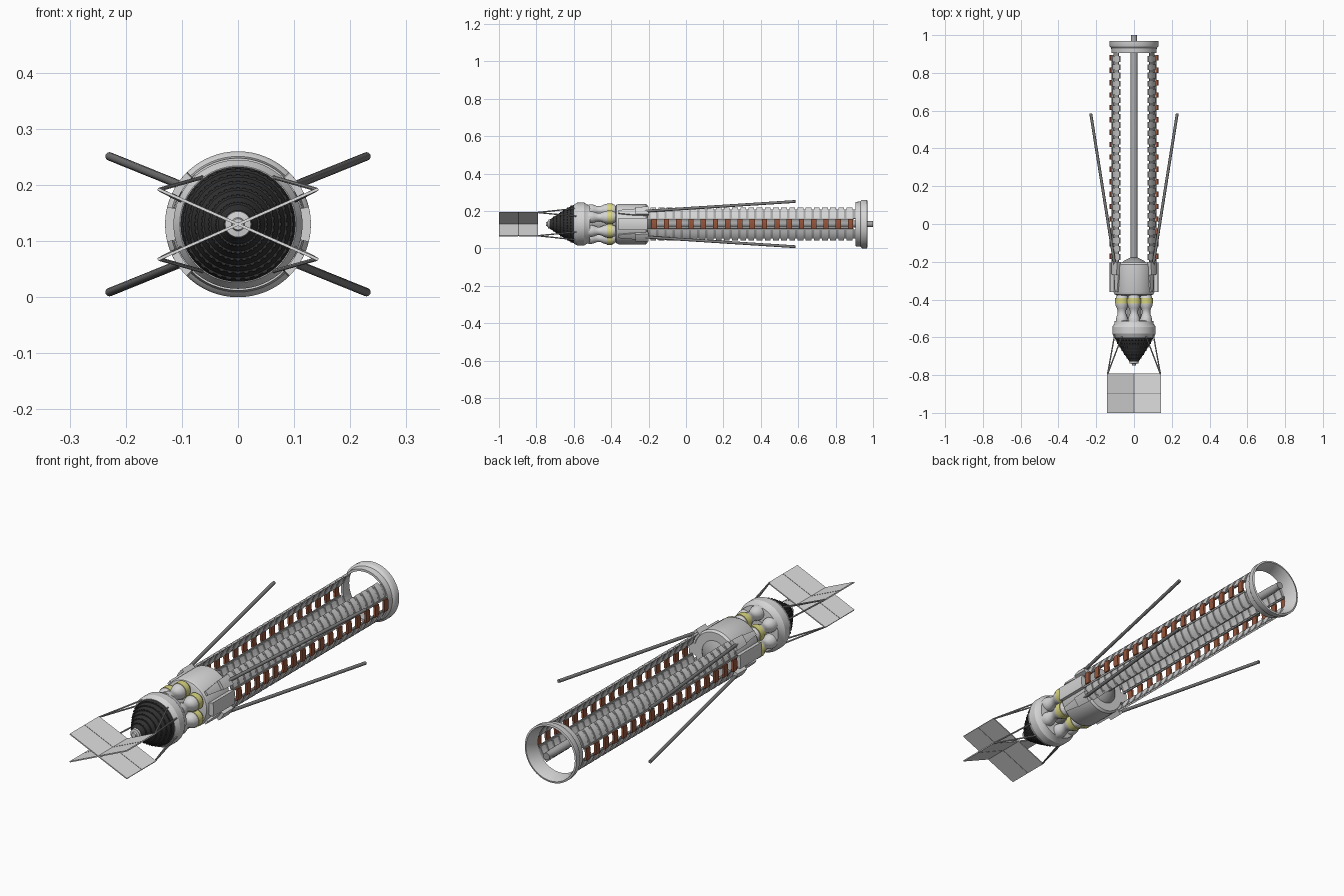
import bpy, bmesh, math
from mathutils import Vector

if "Cube" in bpy.data.objects:
    bpy.data.objects.remove(bpy.data.objects["Cube"])

ZC = 0.13  # height of the long axis


def mat(name, rgb):
    m = bpy.data.materials.new(name)
    m.diffuse_color = (*rgb, 1)
    m.use_nodes = True
    m.node_tree.nodes["Principled BSDF"].inputs["Base Color"].default_value = m.diffuse_color
    return m


LIGHT = mat("light_grey", (0.66, 0.66, 0.66))
PANEL = mat("panel_grey", (0.74, 0.74, 0.74))
MID = mat("mid_grey", (0.38, 0.38, 0.38))
STEEL = mat("steel_grey", (0.20, 0.20, 0.20))
DARK = mat("charcoal", (0.03, 0.03, 0.03))
BROWN = mat("rust_brown", (0.30, 0.09, 0.045))
YELLOW = mat("pale_yellow", (0.70, 0.68, 0.22))


def finish(bm, name, m, smooth=True):
    bmesh.ops.recalc_face_normals(bm, faces=bm.faces)
    me = bpy.data.meshes.new(name)
    bm.to_mesh(me)
    bm.free()
    ob = bpy.data.objects.new(name, me)
    ob.location.z = ZC
    bpy.context.collection.objects.link(ob)
    me.materials.append(m)
    if smooth:
        bpy.ops.object.select_all(action='DESELECT')
        ob.select_set(True)
        bpy.context.view_layer.objects.active = ob
        bpy.ops.object.shade_smooth_by_angle(angle=math.radians(28))
    return ob


def lathe(bm, prof, n=48, cx=0, cz=0, closed=False):
    """Spin (radius, y) points about an axis parallel to y."""
    rings = [[bm.verts.new((cx + r * math.cos(2 * math.pi * i / n), y,
                            cz + r * math.sin(2 * math.pi * i / n))) for i in range(n)]
             for r, y in prof]
    pairs = list(zip(rings, rings[1:]))
    if closed:
        pairs.append((rings[-1], rings[0]))
    for a, b in pairs:
        for i in range(n):
            j = (i + 1) % n
            bm.faces.new((a[i], a[j], b[j], b[i]))
    if not closed:
        bm.faces.new(rings[0])
        bm.faces.new(rings[-1])


def arc_block(bm, r0, r1, a0, a1, y0, y1, seg=4, taper=1.0):
    """Curved block between two radii, two angles (degrees) and two y values.
    taper scales the angular width at the y0 end."""
    mid = (a0 + a1) / 2
    secs = []
    for k in range(seg + 1):
        ang = a0 + (a1 - a0) * k / seg
        b = math.radians(ang)
        f = math.radians(mid + (ang - mid) * taper)
        secs.append([bm.verts.new((r * math.cos(a), y, r * math.sin(a)))
                     for r, y, a in ((r0, y0, f), (r1, y0, f), (r1, y1, b), (r0, y1, b))])
    for a, b in zip(secs, secs[1:]):
        for i in range(4):
            j = (i + 1) % 4
            bm.faces.new((a[i], a[j], b[j], b[i]))
    bm.faces.new(secs[0])
    bm.faces.new(secs[-1])


def tube(bm, p, q, r, n=12):
    p, q = Vector(p), Vector(q)
    d = q - p
    mtx = d.to_track_quat('Z', 'Y').to_matrix().to_4x4()
    mtx.translation = (p + q) / 2
    bmesh.ops.create_cone(bm, cap_ends=True, segments=n, radius1=r, radius2=r,
                          depth=d.length, matrix=mtx)


CORNERS = [(sx, sz) for sx in (-1, 1) for sz in (-1, 1)]

# Central boom
bm = bmesh.new()
lathe(bm, [(0.018, -0.2), (0.018, 0.96), (0.016, 0.965), (0.016, 1.0)], 24)
finish(bm, "central_boom", MID)

# End ring, open in the middle
bm = bmesh.new()
lathe(bm, [(0.108, 0.905), (0.118, 0.905), (0.121, 0.932), (0.127, 0.938),
           (0.130, 0.944), (0.130, 0.968), (0.122, 0.970), (0.112, 0.94)], 64, closed=True)
finish(bm, "end_ring", LIGHT)

# Curved side walls: thin backing shells, raised ribs and brown blocks
shell, ribs, browns = bmesh.new(), bmesh.new(), bmesh.new()
for base in (0, 180):
    for s in (-1, 1):
        arc_block(shell, 0.110, 0.113, base + s * 15, base + s * 43, -0.205, 0.912)
        for i in range(25):
            y = -0.175 + i * 0.0437
            arc_block(ribs, 0.108, 0.117, base + s * 13.5, base + s * 49, y - 0.0155, y + 0.0155)
    for i in range(17):
        y = -0.17 + i * 0.0656
        arc_block(browns, 0.119, 0.129, base - 12, base + 12, y - 0.014, y + 0.014)
    # slim rails carrying the brown blocks
    for s in (-1, 1):
        arc_block(shell, 0.113, 0.120, base + s * 11, base + s * 15, -0.205, 0.895, 1)
finish(shell, "wall_shells", MID)
finish(ribs, "wall_ribs", LIGHT)
finish(browns, "brown_blocks", BROWN)

# Service body with rear cone
bm = bmesh.new()
lathe(bm, [(0.090, -0.378), (0.103, -0.372), (0.108, -0.36), (0.108, -0.215), (0.100, -0.205)])
finish(bm, "service_body", LIGHT)
bm = bmesh.new()
lathe(bm, [(0.065, -0.207), (0.055, -0.195), (0.02, -0.178)], 32)
finish(bm, "rear_cone", MID)

# Side plates and tapered rod mounts around the service body
bm = bmesh.new()
for base in (0, 180):
    arc_block(bm, 0.10, 0.130, base - 14, base + 14, -0.36, -0.205)
finish(bm, "side_plates", LIGHT)
bm = bmesh.new()
for base in (35, 145, 215, 325):
    arc_block(bm, 0.10, 0.130, base - 11, base + 11, -0.27, -0.2, taper=0.9)
    arc_block(bm, 0.10, 0.117, base - 9.9, base + 9.9, -0.36, -0.27, taper=0.5)
finish(bm, "rod_mounts", LIGHT)

# Four splayed rods
bm = bmesh.new()
for sx, sz in CORNERS:
    tube(bm, (sx * 0.098, -0.24, sz * 0.068), (sx * 0.229, 0.585, sz * 0.121), 0.0075, 16)
finish(bm, "splayed_rods", STEEL)

# Ring of six gourd-shaped tanks with yellow bands
tanks, bands = bmesh.new(), bmesh.new()
for k in range(6):
    a = math.radians(30 + 60 * k)
    cx, cz = 0.074 * math.cos(a), 0.074 * math.sin(a)
    lathe(tanks, [(0.018, -0.372), (0.028, -0.380), (0.034, -0.395), (0.035, -0.415),
                  (0.033, -0.432), (0.027, -0.446), (0.022, -0.458), (0.022, -0.475),
                  (0.028, -0.490), (0.032, -0.505), (0.032, -0.52)], 24, cx, cz)
    lathe(bands, [(0.031, -0.392), (0.0365, -0.392), (0.0365, -0.422), (0.031, -0.422)],
          24, cx, cz, closed=True)
finish(tanks, "tanks", LIGHT)
finish(bands, "tank_bands", YELLOW)
bm = bmesh.new()
lathe(bm, [(0.04, -0.36), (0.04, -0.53)], 24)
finish(bm, "tank_core", MID)

# Front collar
bm = bmesh.new()
lathe(bm, [(0.09, -0.512), (0.102, -0.514), (0.104, -0.528), (0.115, -0.545),
           (0.115, -0.580), (0.104, -0.600)], 64)
finish(bm, "front_collar", LIGHT)

# Dark stepped nose with small teeth on every step
prof, teeth = [], bmesh.new()
STEPS = 7
for i in range(STEPS):
    t0, t1 = i / STEPS, (i + 1) / STEPS
    r0, r1 = (0.103 - 0.081 * t ** 1.15 for t in (t0, t1))
    y0, y1 = -0.598 - 0.132 * t0, -0.598 - 0.132 * t1
    prof += [(r0, y0), (r1 + 0.003, y1 + 0.002), (r1 - 0.002, y1)]
    if i < STEPS - 1:
        for k in range(36):
            a = k * 10
            arc_block(teeth, r1 - 0.004, r1 + 0.005, a - 2.5, a + 2.5, y1, y1 + 0.007, 1)
bm = bmesh.new()
lathe(bm, prof)
finish(bm, "dark_nose", DARK)
finish(teeth, "nose_teeth", DARK, False)

# Nose tip
bm = bmesh.new()
lathe(bm, [(0.024, -0.728), (0.023, -0.738), (0.012, -0.740), (0.010, -0.748)], 24)
finish(bm, "nose_tip", LIGHT)

# Four radial panels, each in two halves, with a dark seam
panels, seams = bmesh.new(), bmesh.new()
for sx, sz in CORNERS:
    d = Vector((sx * 0.143, 0, sz * 0.063))
    n = Vector((-d.z, 0, d.x)).normalized() * 0.0025
    for bm, y0, y1, th in ((panels, -1.0, -0.898, 1), (panels, -0.894, -0.792, 1),
                           (seams, -0.9, -0.892, 0.6)):
        ends = []
        for y in (y0, y1):
            o = Vector((0, y, 0))
            ends.append([bm.verts.new(p) for p in (o + n * th, o + d + n * th,
                                                   o + d - n * th, o - n * th)])
        a, b = ends
        for i in range(4):
            j = (i + 1) % 4
            bm.faces.new((a[i], a[j], b[j], b[i]))
        bm.faces.new(a)
        bm.faces.new(b)
finish(panels, "panels", PANEL, False)
finish(seams, "panel_seams", STEEL, False)

# Struts joining panel tips to the collar
bm = bmesh.new()
for sx, sz in CORNERS:
    tip = (sx * 0.140, -0.795, sz * 0.062)
    tube(bm, tip, (sx * 0.062, -0.59, sz * 0.084), 0.0035, 8)
    tube(bm, tip, (sx * 0.102, -0.585, sz * 0.042), 0.0035, 8)
finish(bm, "panel_struts", MID)
